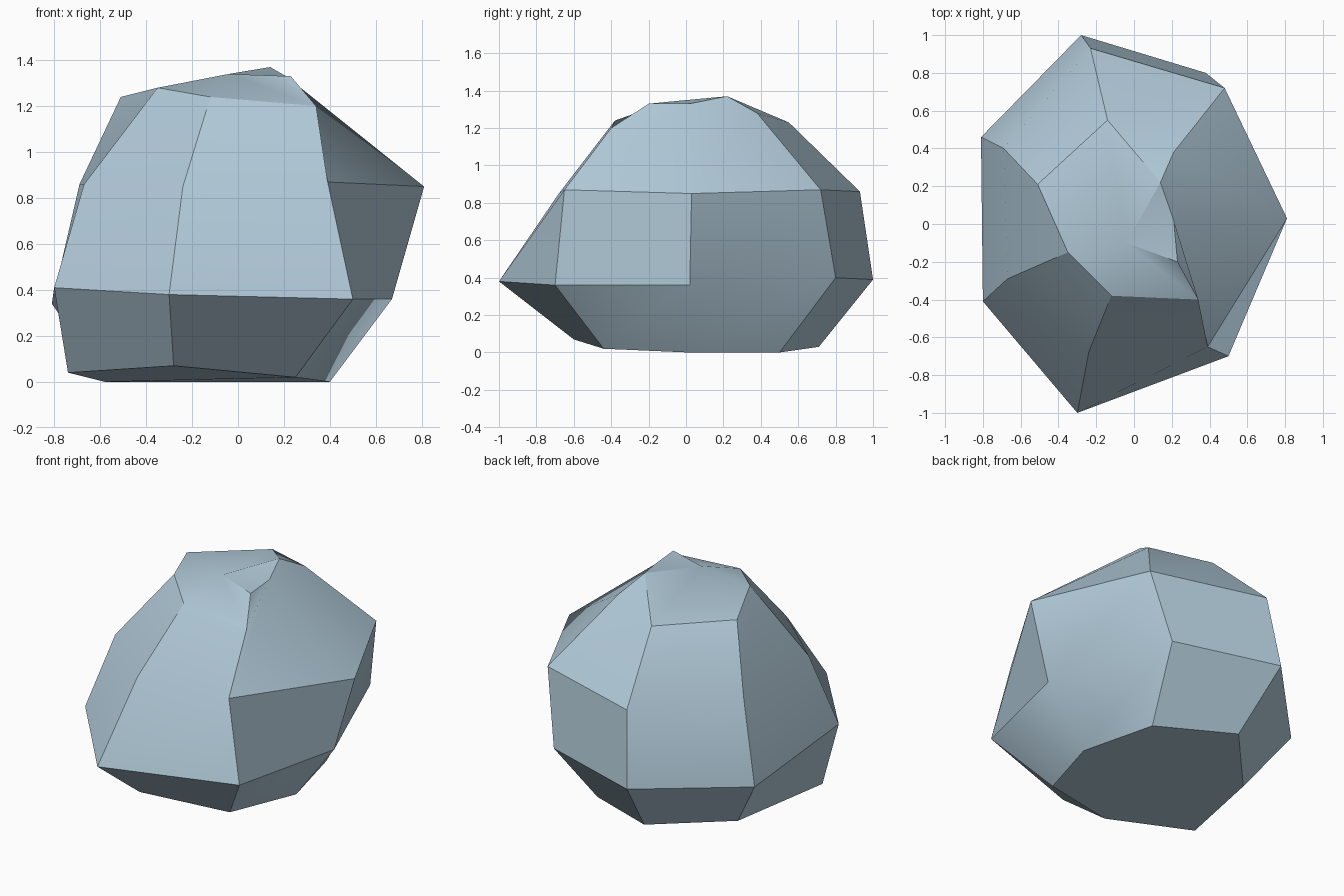
import bpy
import bmesh
import math

default_cube = bpy.data.objects.get("Cube")
if default_cube:
    bpy.data.objects.remove(default_cube, do_unlink=True)


def flat_material(name, colour):
    material = bpy.data.materials.new(name)
    material.use_nodes = True
    material.diffuse_color = colour
    shader = next(n for n in material.node_tree.nodes if n.type == "BSDF_PRINCIPLED")
    shader.inputs["Base Color"].default_value = colour
    shader.inputs["Roughness"].default_value = 0.9
    return material


# Seven-sided cross-sections of the boulder, counter-clockwise from the front
foot = [(-.28, -.6, .07), (.25, -.44, .02), (.4, .02, 0), (.28, .5, 0),
        (-.2, .71, .03), (-.58, .3, 0), (-.74, -.33, .04)]
belly = [(-.3, -1, .38), (.5, -.7, .36), (.67, .02, .36), (.38, .8, .4),
         (-.28, 1, .39), (-.81, .46, .34), (-.8, -.41, .41)]
shoulder = [(-.24, -.68, .85), (.39, -.65, .87), (.81, .03, .85), (.48, .72, .87),
            (-.23, .93, .86), (-.69, .4, .86), (-.67, -.29, .86)]
brow = [(-.12, -.38, 1.24), (.34, -.4, 1.2), (.21, .02, 1.33), (.21, .38, 1.28),
        (-.14, .55, 1.23), (-.51, .21, 1.24), (-.35, -.15, 1.28)]

bm = bmesh.new()
rings = [[bm.verts.new(point) for point in section]
         for section in (foot, belly, shoulder, brow)]

# Side facets
for lower, upper in zip(rings, rings[1:]):
    for i in range(len(lower)):
        j = (i + 1) % len(lower)
        bm.faces.new((lower[i], lower[j], upper[j], upper[i]))

# Underside
bm.faces.new(list(reversed(rings[0])))

# Uneven crown with a ridge along its right-hand edge
front, front_left, left, back_left, back, back_right, front_right = rings[-1]
ridge = bm.verts.new((.23, -.2, 1.33))
peak = bm.verts.new((.14, .22, 1.37))
centre = bm.verts.new((-.04, -.1, 1.34))
bm.faces.new((front_left, left, ridge))
bm.faces.new((left, back_left, peak))
bm.faces.new((peak, back_left, back))
rim = [front, front_left, ridge, left, peak, back, back_right, front_right]
for a, b in zip(rim, rim[1:] + rim[:1]):
    bm.faces.new((a, b, centre))

bmesh.ops.recalc_face_normals(bm, faces=bm.faces[:])
mesh = bpy.data.meshes.new("boulder")
bm.to_mesh(mesh)
bm.free()

boulder = bpy.data.objects.new("boulder", mesh)
bpy.context.collection.objects.link(boulder)
mesh.materials.append(flat_material("blue grey stone", (.44, .59, .69, 1)))

# Soft shading across shallow folds, crisp facet edges
bpy.ops.object.select_all(action="DESELECT")
boulder.select_set(True)
bpy.context.view_layer.objects.active = boulder
bpy.ops.object.shade_smooth_by_angle(angle=math.radians(30))
